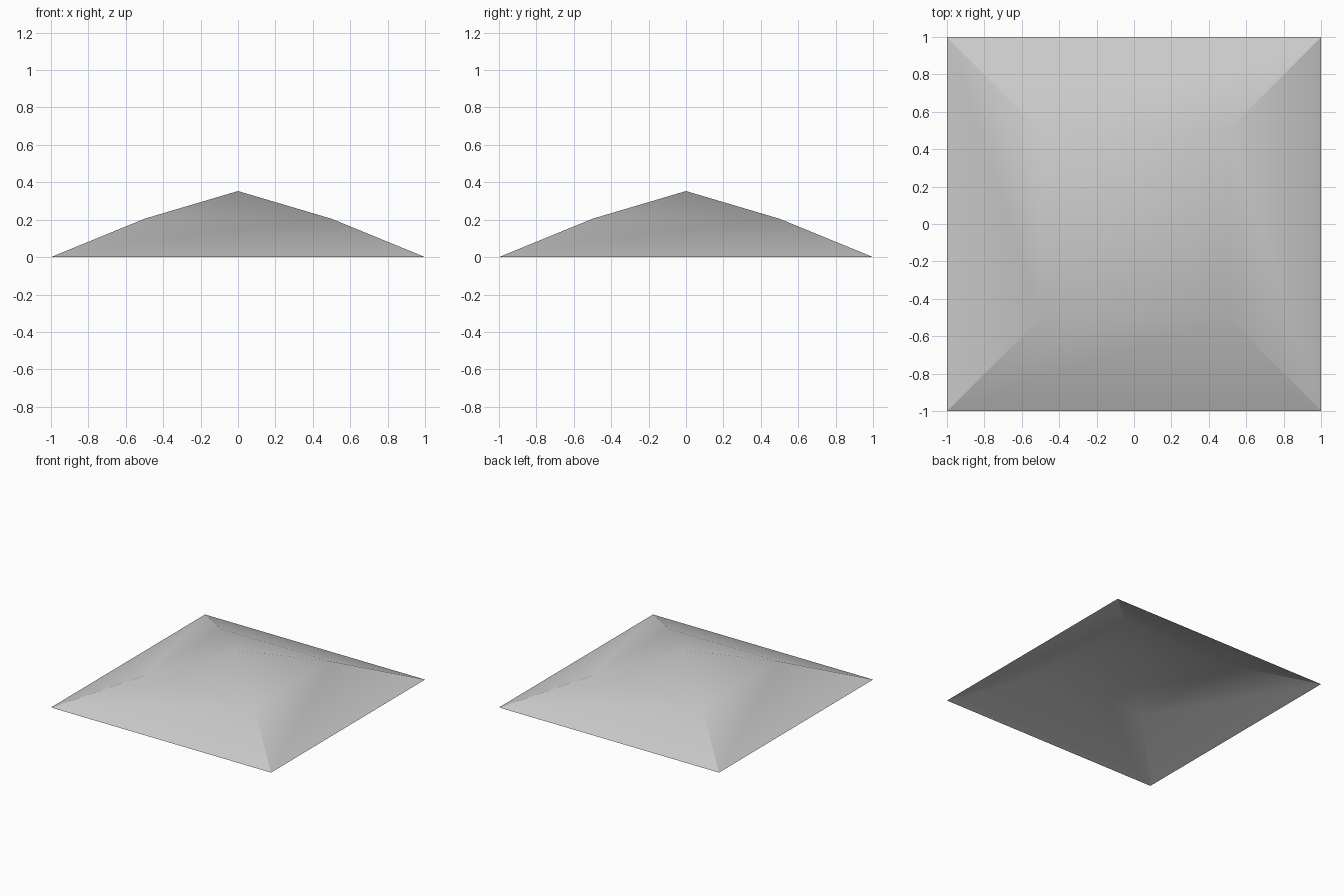
import bpy, bmesh, math

cube = bpy.data.objects.get("Cube")
if cube:
    bpy.data.objects.remove(cube, do_unlink=True)

# Single flat colour
grey = bpy.data.materials.new("light_grey")
grey.use_nodes = True
colour = (0.6, 0.6, 0.6, 1.0)
grey.diffuse_color = colour
grey.node_tree.nodes["Principled BSDF"].inputs["Base Color"].default_value = colour

# Slope profile from eaves to apex: (half width, height)
EAVES, BREAK = (1.0, 0.0), (0.5, 0.205)
APEX_HEIGHT = 0.353
CORNERS = [(-1, -1), (1, -1), (1, 1), (-1, 1)]

# Open-bottomed square roof with a steeper lower slope
bm = bmesh.new()
eaves, ring = [[bm.verts.new((x * w, y * w, z)) for x, y in CORNERS]
               for w, z in (EAVES, BREAK)]
apex = bm.verts.new((0, 0, APEX_HEIGHT))
for i in range(4):
    j = (i + 1) % 4
    bm.faces.new((eaves[i], eaves[j], ring[j], ring[i]))
    bm.faces.new((ring[i], ring[j], apex))

mesh = bpy.data.meshes.new("roof")
bm.to_mesh(mesh)
bm.free()
mesh.materials.append(grey)
roof = bpy.data.objects.new("roof", mesh)
bpy.context.collection.objects.link(roof)

# Smooth the gentle breaks, keep the lower hips sharp
bpy.ops.object.select_all(action="DESELECT")
roof.select_set(True)
bpy.context.view_layer.objects.active = roof
bpy.ops.object.shade_smooth_by_angle(angle=math.radians(30))
